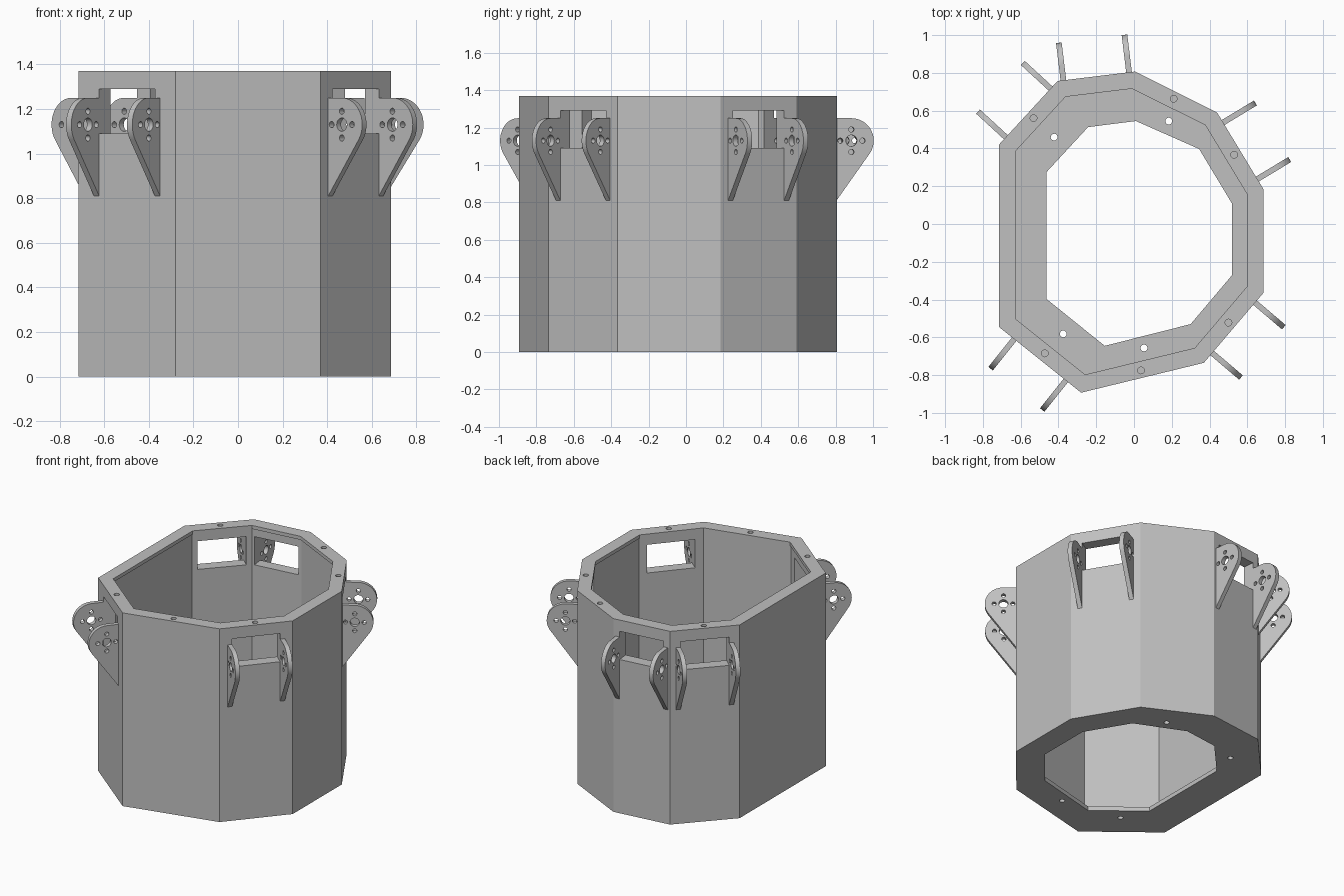
import bpy, bmesh, math
from mathutils import Vector, Matrix

if "Cube" in bpy.data.objects:
    bpy.data.objects.remove(bpy.data.objects["Cube"], do_unlink=True)

grey = bpy.data.materials.new("light_grey")
grey.use_nodes = True
colour = (0.53, 0.53, 0.53, 1)
grey.diffuse_color = colour
grey.node_tree.nodes["Principled BSDF"].inputs["Base Color"].default_value = colour

HEIGHT, FLOOR, LIP = 1.37, 0.03, 0.025
WIN_LOW, WIN_HIGH, WIN_WIDTH = 1.09, 1.29, 0.32
PLATE = 0.03

# Outline of the tub and the opening in its floor, clockwise from the back
outline = [Vector(p) for p in (
    (0.005, 0.807), (0.44, 0.59), (0.685, 0.185), (0.685, -0.365), (0.37, -0.735),
    (-0.28, -0.893), (-0.715, -0.545), (-0.715, 0.42), (-0.405, 0.757))]
opening = [Vector(p) for p in (
    (0.01, 0.545), (0.345, 0.397), (0.52, 0.106), (0.52, -0.27), (0.3, -0.53),
    (-0.155, -0.645), (-0.463, -0.397), (-0.463, 0.275), (-0.243, 0.513))]
rim_holes = [(0.21, 0.663), (0.53, 0.367), (0.5, -0.522),
             (0.037, -0.775), (-0.472, -0.685), (-0.532, 0.56)]
floor_holes = [(0.184, 0.545), (-0.423, 0.46), (-0.375, -0.582), (0.053, -0.656)]
bracket_sides = [1, 3, 5, 7, 8]


def side(i):
    """Start, end, direction and outward normal of one side."""
    a, b = outline[i], outline[(i + 1) % len(outline)]
    d = (b - a).normalized()
    return a, b, d, Vector((-d.y, d.x))


def inset(dist):
    """Outline moved inwards by dist."""
    pts = []
    for i in range(len(outline)):
        n1, n2 = side(i - 1 if i else len(outline) - 1)[3], side(i)[3]
        pts.append(outline[i] - (n1 + n2) * dist / (1 + n1.dot(n2)))
    return pts


def frame(i, along=0.0):
    """Local axes on a side: x outward, y up, z along the side."""
    a, b, d, n = side(i)
    c = (a + b) / 2 + d * along
    return Matrix(((n.x, 0, d.x, c.x), (n.y, 0, d.y, c.y), (0, 1, 0, 0), (0, 0, 0, 1)))


def make_object(name, bm):
    bmesh.ops.recalc_face_normals(bm, faces=bm.faces)
    mesh = bpy.data.meshes.new(name)
    bm.to_mesh(mesh)
    bm.free()
    mesh.materials.append(grey)
    obj = bpy.data.objects.new(name, mesh)
    bpy.context.collection.objects.link(obj)
    return obj


def smooth(obj):
    bpy.ops.object.select_all(action='DESELECT')
    obj.select_set(True)
    bpy.context.view_layer.objects.active = obj
    bpy.ops.object.shade_smooth_by_angle(angle=math.radians(25))


# Tub: one closed skin through rings, with rim lip and floor flange
bm = bmesh.new()
rings = [(outline, 0), (outline, HEIGHT), (inset(0.088), HEIGHT),
         (inset(0.088), HEIGHT - LIP), (inset(0.08), HEIGHT - LIP),
         (inset(0.08), FLOOR), (opening, FLOOR), (opening, 0)]
loops = [[bm.verts.new((p.x, p.y, z)) for p in pts] for pts, z in rings]
for k, lower in enumerate(loops):
    upper = loops[(k + 1) % len(loops)]
    for j in range(len(lower)):
        m = (j + 1) % len(lower)
        bm.faces.new((lower[j], lower[m], upper[m], upper[j]))
tub = make_object("tub", bm)

# Cutters: windows, blind rim holes and floor holes
bm = bmesh.new()
for i in bracket_sides:
    box = Matrix.Translation((-0.05, (WIN_LOW + WIN_HIGH) / 2, 0)) @ Matrix.Diagonal(
        (0.14, WIN_HIGH - WIN_LOW, WIN_WIDTH, 1))
    bmesh.ops.create_cube(bm, size=1, matrix=frame(i) @ box)
for spots, z in ((rim_holes, HEIGHT), (floor_holes, FLOOR / 2)):
    for x, y in spots:
        bmesh.ops.create_cone(bm, cap_ends=True, segments=20, radius1=0.018, radius2=0.018,
                              depth=0.12, matrix=Matrix.Translation((x, y, z)))
cutter = make_object("cutter", bm)
cutter.hide_render = True
cut = tub.modifiers.new("openings", 'BOOLEAN')
cut.operation, cut.solver, cut.object = 'DIFFERENCE', 'EXACT', cutter
bpy.context.view_layer.objects.active = tub
bpy.ops.object.modifier_apply(modifier=cut.name)
bpy.data.objects.remove(cutter, do_unlink=True)
smooth(tub)


# Bracket plate: teardrop ear with a centre hole and four screw holes
def circle(cx, cy, r, steps=24, start=0.0, end=math.tau):
    return [(cx + r * math.cos(start + (end - start) * k / steps),
             cy + r * math.sin(start + (end - start) * k / steps)) for k in range(steps)]


CX, CY, R, TIP = 0.08, 1.13, 0.12, 0.81
tangent = (math.atan2(TIP - CY, -CX) + math.acos(R / math.hypot(CX, CY - TIP)))
ear = [(-0.01, TIP), (-0.01, CY + R)]
ear += circle(CX, CY, R, 24, math.pi / 2, tangent) + [
    (CX + R * math.cos(tangent), CY + R * math.sin(tangent)), (0, TIP)]
splines = [ear, circle(CX, CY, 0.03)]
for k in range(4):
    a = k * math.pi / 2
    splines.append(circle(CX + 0.06 * math.cos(a), CY + 0.06 * math.sin(a), 0.014, 16))

curve = bpy.data.curves.new("ear_profile", 'CURVE')
curve.dimensions, curve.fill_mode, curve.extrude = '2D', 'BOTH', PLATE / 2
for pts in splines:
    s = curve.splines.new('POLY')
    s.points.add(len(pts) - 1)
    for p, (x, y) in zip(s.points, pts):
        p.co = (x, y, 0, 1)
    s.use_cyclic_u = True
profile = bpy.data.objects.new("ear_profile", curve)
bpy.context.collection.objects.link(profile)
bpy.context.view_layer.update()
plate_mesh = bpy.data.meshes.new_from_object(
    profile.evaluated_get(bpy.context.evaluated_depsgraph_get()))
bpy.data.objects.remove(profile, do_unlink=True)

# A pair of plates flanks every window
for number, i in enumerate(bracket_sides, 1):
    for label, sign in (("a", -1), ("b", 1)):
        bm = bmesh.new()
        bm.from_mesh(plate_mesh)
        bmesh.ops.remove_doubles(bm, verts=bm.verts, dist=0.0001)
        bm.transform(frame(i, sign * (WIN_WIDTH + PLATE) / 2))
        smooth(make_object(f"bracket_plate_{number}{label}", bm))
bpy.data.meshes.remove(plate_mesh)
